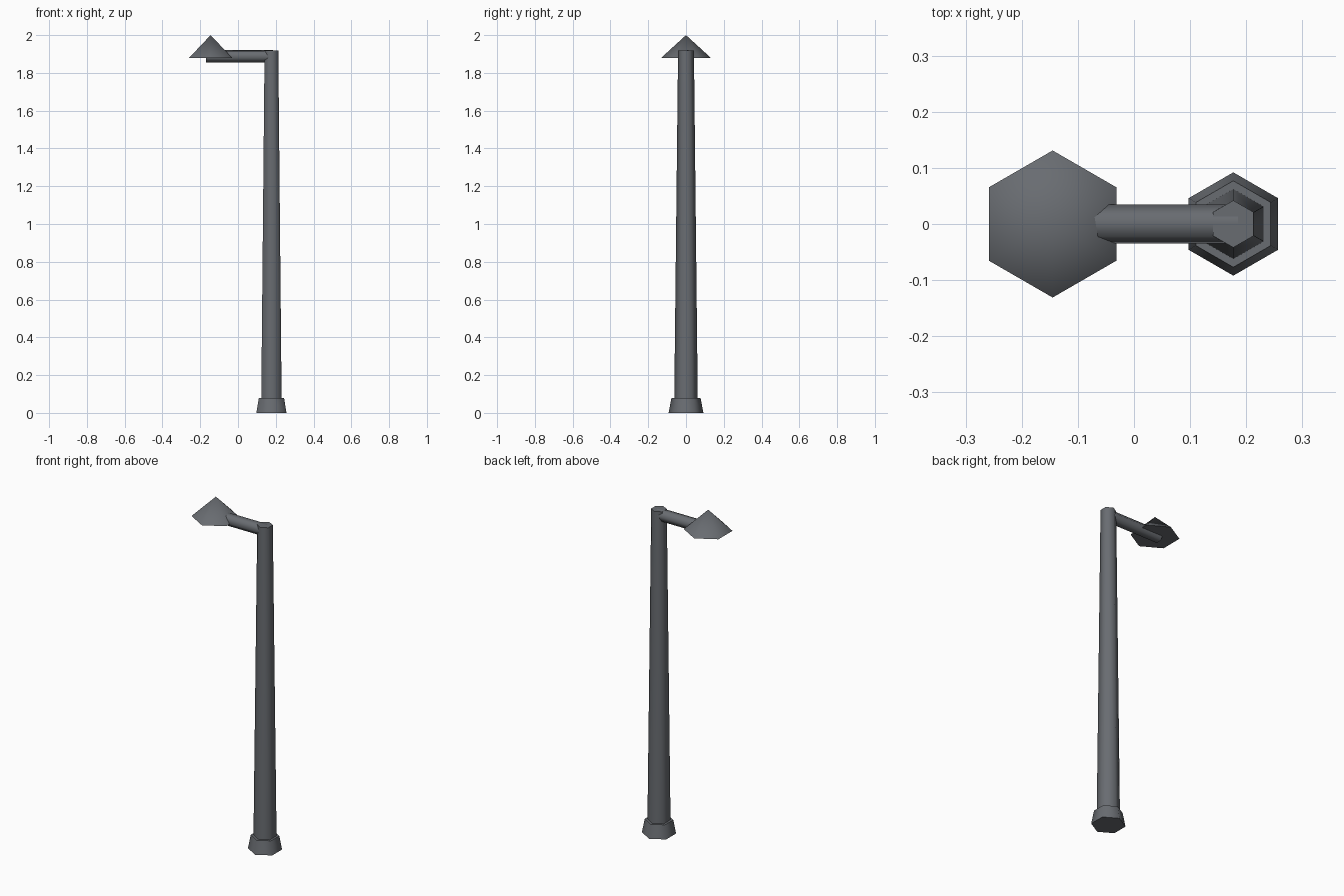
import bpy
import math
from mathutils import Matrix

cube = bpy.data.objects.get("Cube")
if cube:
    bpy.data.objects.remove(cube, do_unlink=True)

# Single dark metal colour
COLOUR = (0.14, 0.15, 0.165, 1)
metal = bpy.data.materials.new("dark grey metal")
metal.use_nodes = True
metal.diffuse_color = COLOUR
metal.node_tree.nodes["Principled BSDF"].inputs["Base Color"].default_value = COLOUR

POLE_X = 0.177
HOOD_X = -0.145


def hex_part(name, r_low, r_high, length, location, turn=0.0, tilt=0.0):
    """Six-sided tapered part, corners facing front and back before tilting."""
    bpy.ops.mesh.primitive_cone_add(vertices=6, radius1=r_low, radius2=r_high,
                                    depth=length, location=location)
    part = bpy.context.object
    part.name = name
    part.data.transform(Matrix.Rotation(tilt, 4, "Y") @ Matrix.Rotation(turn, 4, "Z"))
    part.data.materials.append(metal)
    bpy.ops.object.shade_smooth_by_angle(angle=math.radians(65))
    return part


# Flared foot and tapering pole
hex_part("base", 0.092, 0.077, 0.08, (POLE_X, 0, 0.04))
hex_part("pole", 0.063, 0.042, 1.919, (POLE_X, 0, 1.919 / 2))

# Horizontal arm, rolled slightly about its length
arm_start, arm_end = -0.17, 0.185
hex_part("arm", 0.035, 0.035, arm_end - arm_start,
         ((arm_start + arm_end) / 2, 0, 1.888),
         turn=math.radians(10), tilt=math.radians(90))

# Pyramid lamp hood
hex_part("lamp_hood", 0.131, 0, 0.12, (HOOD_X, 0, 1.94))
